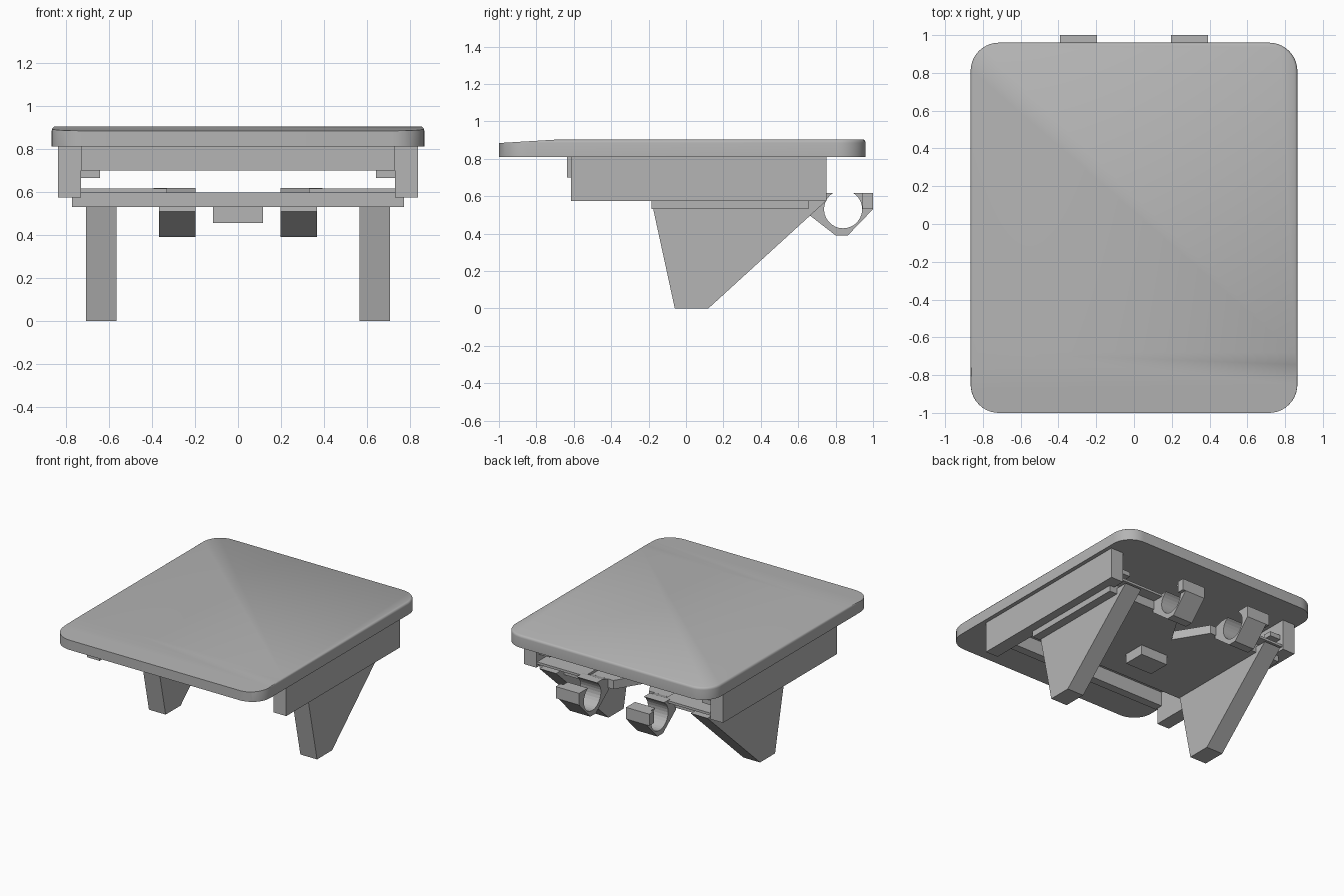
import bpy, bmesh
from math import sin, cos, pi
from mathutils import Vector

cube = bpy.data.objects.get("Cube")
if cube:
    bpy.data.objects.remove(cube, do_unlink=True)

grey = bpy.data.materials.new("plain grey")
grey.use_nodes = True
colour = (0.46, 0.46, 0.46, 1)
grey.diffuse_color = colour
grey.node_tree.nodes["Principled BSDF"].inputs["Base Color"].default_value = colour


def finish(name, bm):
    bmesh.ops.recalc_face_normals(bm, faces=bm.faces)
    mesh = bpy.data.meshes.new(name)
    bm.to_mesh(mesh)
    bm.free()
    mesh.materials.append(grey)
    obj = bpy.data.objects.new(name, mesh)
    bpy.context.collection.objects.link(obj)
    return obj


def prism(points, low, high, axis):
    """Extrude an outline along x (points are y, z) or z (points are x, y)."""
    bm = bmesh.new()
    place = (lambda p: (low, *p)) if axis == "x" else (lambda p: (*p, low))
    face = bm.faces.new([bm.verts.new(place(p)) for p in points])
    out = bmesh.ops.extrude_face_region(bm, geom=[face])
    shift = Vector((high - low, 0, 0) if axis == "x" else (0, 0, high - low))
    bmesh.ops.translate(bm, vec=shift,
                        verts=[v for v in out["geom"] if isinstance(v, bmesh.types.BMVert)])
    return bm


def box(name, x, y, z):
    outline = [(x[0], y[0]), (x[1], y[0]), (x[1], y[1]), (x[0], y[1])]
    return finish(name, prism(outline, *z, "z"))


def pair(name, points, x0, x1):
    """Matching profile parts on both sides."""
    finish("left_" + name, prism(points, x0, x1, "x"))
    finish("right_" + name, prism(points, -x1, -x0, "x"))


def rect(y0, y1, z0, z1):
    return [(y0, z0), (y1, z0), (y1, z1), (y0, z1)]


# Rounded top panel
radius, steps = 0.15, 10
corners = [(0.715, 0.81), (-0.715, 0.81), (-0.715, -0.85), (0.715, -0.85)]
outline = []
for i, (cx, cy) in enumerate(corners):
    for s in range(steps + 1):
        a = (i + s / steps) * pi / 2
        outline.append((cx + radius * cos(a), cy + radius * sin(a)))
bm = prism(outline, 0.81, 0.905, "z")
rim = [e for e in bm.edges if all(v.co.z > 0.9 for v in e.verts)]
bmesh.ops.bevel(bm, geom=rim, offset=0.02, segments=4, profile=0.5, affect="EDGES")

# Slight downward slope along the front of the panel
for point, normal in (((0, -0.68, 0.903), (0, 0, 1)), ((0, -0.68, 0.903), (0, -0.06, 1))):
    bmesh.ops.bisect_plane(bm, geom=bm.verts[:] + bm.edges[:] + bm.faces[:],
                           plane_co=point, plane_no=normal, clear_outer=True)
    bmesh.ops.holes_fill(bm, edges=[e for e in bm.edges if e.is_boundary], sides=0)
panel = finish("top_panel", bm)
bpy.context.view_layer.objects.active = panel
panel.select_set(True)
bpy.ops.object.shade_smooth_by_angle(angle=0.6)
panel.select_set(False)

# Side rails, their inner stops and the front crossbar
pair("rail", rect(-0.615, 0.75, 0.575, 0.81), 0.73, 0.835)
pair("rail_stop", rect(0.65, 0.72, 0.665, 0.70), 0.64, 0.73)
box("front_crossbar", (-0.73, 0.73), (-0.635, -0.57), (0.70, 0.81))

# Sliding plate with a notch in its rear edge
half = [(0.77, -0.185), (0.77, 0.655), (0.2, 0.655), (0.15, 0.655)]
plate = half + [(0, 0.41)] + [(-x, y) for x, y in reversed(half)]
finish("carrier_plate", prism(plate, 0.53, 0.577, "z"))
raised = [(min(x, 0.729) if x > 0 else max(x, -0.729), y) for x, y in plate]
finish("plate_top", prism(raised, 0.577, 0.597, "z"))
pair("plate_ridge", rect(0.45, 0.74, 0.597, 0.615), 0.33, 0.73)

# Tapered legs
pair("leg", [(-0.175, 0.53), (-0.06, 0), (0.12, 0), (0.75, 0.575), (0.6, 0.575)], 0.565, 0.705)

# Open hooks at the back
hook = [(0.72, 0.618), (0.65, 0.595), (0.645, 0.51), (0.80, 0.39), (0.865, 0.39),
        (1.0, 0.53), (1.0, 0.618)]
for s in range(25):
    a = 1.03 - s / 24 * (pi + 2 * 1.03)
    hook.append((0.84 + 0.102 * cos(a), 0.53 + 0.102 * sin(a)))
pair("hook", hook, 0.197, 0.367)
pair("hook_lip", rect(0.945, 1.0, 0.53, 0.618), 0.36, 0.392)

# Small block under the plate
box("lower_block", (-0.115, 0.115), (0.05, 0.22), (0.455, 0.53))
